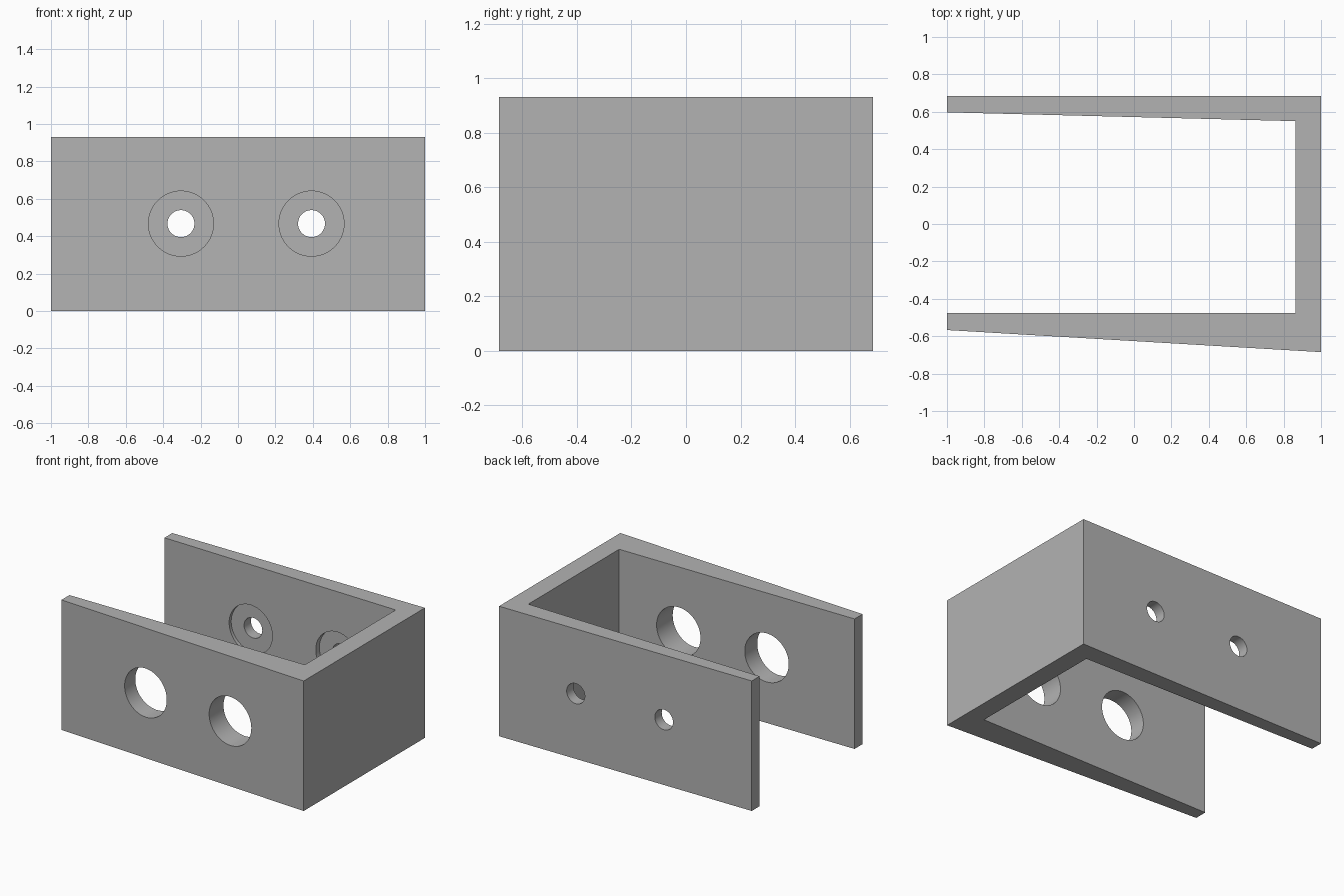
import bpy, bmesh, math

if "Cube" in bpy.data.objects:
    bpy.data.objects.remove(bpy.data.objects["Cube"])

HEIGHT = 0.93
HOLE_Z = 0.467
HOLE_X = (-0.305, 0.393)

grey = bpy.data.materials.new("plain grey")
grey.diffuse_color = (0.45, 0.45, 0.45, 1)
grey.use_nodes = True
grey.node_tree.nodes["Principled BSDF"].inputs["Base Color"].default_value = grey.diffuse_color


def extrude_profile(name, points, height):
    """Closed plan outline raised to the given height."""
    bm = bmesh.new()
    face = bm.faces.new([bm.verts.new((x, y, 0)) for x, y in points])
    top = bmesh.ops.extrude_face_region(bm, geom=[face])["geom"]
    bmesh.ops.translate(bm, vec=(0, 0, height),
                        verts=[v for v in top if isinstance(v, bmesh.types.BMVert)])
    bmesh.ops.recalc_face_normals(bm, faces=bm.faces)
    mesh = bpy.data.meshes.new(name)
    bm.to_mesh(mesh)
    bm.free()
    obj = bpy.data.objects.new(name, mesh)
    bpy.context.collection.objects.link(obj)
    return obj


def drill(target, x, y0, y1, radius):
    """Cut a round hole along y."""
    bpy.ops.mesh.primitive_cylinder_add(vertices=64, radius=radius, depth=y1 - y0,
                                        location=(x, (y0 + y1) / 2, HOLE_Z),
                                        rotation=(math.pi / 2, 0, 0))
    cutter = bpy.context.object
    cutter.name = "hole_cutter"
    mod = target.modifiers.new("hole", 'BOOLEAN')
    mod.operation = 'DIFFERENCE'
    mod.solver = 'EXACT'
    mod.object = cutter
    bpy.context.view_layer.objects.active = target
    bpy.ops.object.modifier_apply(modifier=mod.name)
    bpy.data.objects.remove(cutter, do_unlink=True)


# U-shaped bracket with two tapered walls
bracket = extrude_profile("bracket", [
    (-1, 0.685), (-1, 0.597), (0.863, 0.55), (0.863, -0.477),
    (-1, -0.477), (-1, -0.567), (1, -0.685), (1, 0.685)], HEIGHT)
bracket.data.materials.append(grey)

for x in HOLE_X:
    drill(bracket, x, -0.9, -0.3, 0.174)    # wide access hole in the front wall
    drill(bracket, x, 0.3, 0.607, 0.174)    # shallow counterbore in the back wall
    drill(bracket, x, 0.4, 0.9, 0.072)      # screw hole through the back wall

# Smooth hole walls with sharp rims
bpy.ops.object.select_all(action='DESELECT')
bracket.select_set(True)
bpy.context.view_layer.objects.active = bracket
bpy.ops.object.shade_smooth_by_angle(angle=math.radians(30))
